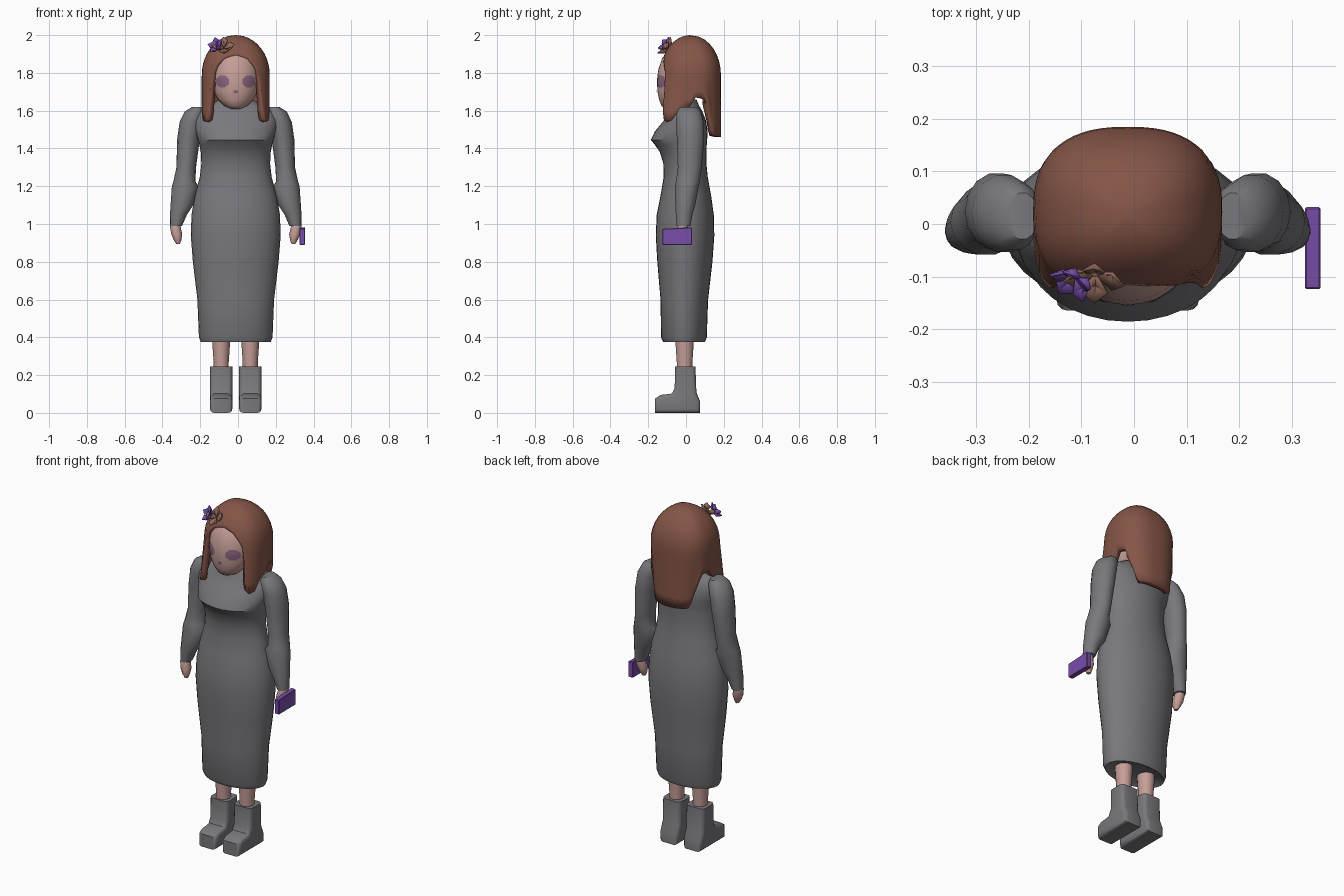
import bpy, bmesh, math
from mathutils import Vector

cube = bpy.data.objects.get("Cube")
if cube:
    bpy.data.objects.remove(cube)

CX = -0.012  # body axis; the bag shifts the overall centre


def material(name, r, g, b):
    m = bpy.data.materials.new(name)
    m.use_nodes = True
    m.diffuse_color = (r, g, b, 1)
    m.node_tree.nodes["Principled BSDF"].inputs["Base Color"].default_value = (r, g, b, 1)
    return m


GREY = material("grey cloth", 0.19, 0.19, 0.205)
HAIR = material("auburn hair", 0.235, 0.092, 0.064)
SKIN = material("skin", 0.56, 0.34, 0.31)
PURPLE = material("purple", 0.19, 0.075, 0.4)
MAUVE = material("mauve eyes", 0.26, 0.13, 0.22)
TAN = material("tan petals", 0.3, 0.15, 0.11)


def finish(name, bm, mat, angle=40):
    bmesh.ops.recalc_face_normals(bm, faces=bm.faces)
    me = bpy.data.meshes.new(name)
    bm.to_mesh(me)
    bm.free()
    me.materials.append(mat)
    ob = bpy.data.objects.new(name, me)
    bpy.context.collection.objects.link(ob)
    bpy.ops.object.select_all(action="DESELECT")
    ob.select_set(True)
    bpy.context.view_layer.objects.active = ob
    bpy.ops.object.shade_smooth_by_angle(angle=math.radians(angle))
    return ob


def loft(name, rings, mat, n=24, side=1, angle=40):
    """Skin horizontal ellipses given as (z, centre x, front y, back y, half width)."""
    bm = bmesh.new()
    loops = []
    for z, x, front, back, rx in rings:
        cy, ry = (front + back) / 2, (back - front) / 2
        loops.append([bm.verts.new((CX + side * (x + rx * math.cos(t)), cy + ry * math.sin(t), z))
                      for t in (2 * math.pi * i / n for i in range(n))])
    for a, b in zip(loops, loops[1:]):
        for i in range(n):
            j = (i + 1) % n
            bm.faces.new((a[i], a[j], b[j], b[i]))
    bm.faces.new(loops[0])
    bm.faces.new(loops[-1])
    return finish(name, bm, mat, angle)


# Long dress with hem, hips, waist, bust and high collar
loft("dress", [
    (0.39, 0, -.10, .08, .16), (.375, 0, -.12, .10, .185), (.40, 0, -.132, .11, .195),
    (.60, 0, -.135, .117, .203), (.80, 0, -.152, .14, .227), (.94, 0, -.16, .15, .238),
    (1.05, 0, -.155, .147, .234), (1.15, 0, -.135, .133, .217), (1.25, 0, -.118, .115, .19),
    (1.32, 0, -.12, .108, .182), (1.38, 0, -.138, .108, .185), (1.42, 0, -.165, .11, .193),
    (1.445, 0, -.186, .112, .2), (1.49, 0, -.165, .115, .212), (1.55, 0, -.115, .105, .225),
    (1.60, 0, -.085, .085, .205), (1.625, 0, -.078, .07, .15), (1.66, 0, -.07, .055, .085)],
    GREY, 32)
loft("neck", [(1.6, 0, -.06, .04, .05), (1.72, 0, -.06, .04, .05)], SKIN, 16)

# Paired limbs
for side, label in ((1, "left"), (-1, "right")):
    loft(label + "_sleeve", [
        (1.62, .20, -.03, .06, .03), (1.595, .215, -.05, .08, .055), (1.54, .235, -.055, .095, .062),
        (1.45, .25, -.05, .098, .06), (1.30, .262, -.045, .085, .052), (1.225, .272, -.055, .075, .058),
        (1.20, .268, -.06, .07, .07), (1.10, .285, -.058, .05, .06), (1.05, .303, -.055, .035, .045),
        (.99, .316, -.05, .025, .032)], GREY, 14, side)
    loft(label + "_hand", [
        (1.03, .32, -.035, .015, .02), (.985, .32, -.045, .012, .028), (.945, .312, -.052, .008, .029),
        (.915, .308, -.048, -.005, .02), (.895, .305, -.04, -.015, .01)], SKIN, 10, side)
    loft(label + "_leg", [
        (.15, .077, -.05, .035, .04), (.27, .077, -.05, .035, .04), (.34, .077, -.055, .04, .045),
        (.45, .077, -.06, .045, .05)], SKIN, 14, side)

    # Boot: side outline extruded across and rounded
    outline = [(-.165, .01), (-.165, .085), (-.135, .105), (-.075, .112), (-.06, .14), (-.058, .255),
               (.05, .255), (.055, .12), (.075, .07), (.075, .01)]
    bm = bmesh.new()
    base = bm.faces.new([bm.verts.new((CX + side * .077 - .059, y, z)) for y, z in outline])
    grown = bmesh.ops.extrude_face_region(bm, geom=[base])
    bmesh.ops.translate(bm, vec=(.118, 0, 0), verts=[v for v in grown["geom"] if isinstance(v, bmesh.types.BMVert)])
    bmesh.ops.recalc_face_normals(bm, faces=bm.faces)
    rims = [e for e in bm.edges if abs(e.verts[0].co.x - e.verts[1].co.x) < .01
            and min(v.co.z for v in e.verts) < .25]
    bmesh.ops.bevel(bm, geom=rims, offset=.022, segments=3, profile=.5, affect="EDGES")
    bmesh.ops.translate(bm, vec=(0, 0, -min(v.co.z for v in bm.verts)), verts=bm.verts)
    finish(label + "_boot", bm, GREY)

# Head with a tapered chin
head = loft("head", [
    (1.61, 0, -.11, -.04, .025), (1.625, 0, -.13, -.01, .06), (1.66, 0, -.143, .03, .095),
    (1.70, 0, -.151, .06, .115), (1.76, 0, -.154, .08, .125), (1.82, 0, -.146, .09, .125),
    (1.88, 0, -.125, .09, .11), (1.93, 0, -.08, .07, .07)], SKIN, 32)


def face_plate(name, x, z, rx, rz, mat, n=8):
    """Thin patch laid over the front of the head."""
    def point(px, pz):
        hit, loc, _, _ = head.ray_cast(Vector((px, -1, pz)), Vector((0, 1, 0)))
        return bm.verts.new((px, loc.y - .004, pz))
    bm = bmesh.new()
    rings = [[point(x + k * rx * math.cos(t), z + k * rz * math.sin(t))
              for t in (2 * math.pi * (i + .5) / n for i in range(n))] for k in (.5, 1)]
    bm.faces.new(rings[0])
    for i in range(n):
        j = (i + 1) % n
        bm.faces.new((rings[0][i], rings[0][j], rings[1][j], rings[1][i]))
    finish(name, bm, mat)


for side, label in ((1, "left"), (-1, "right")):
    face_plate(label + "_eye", CX + side * .07, 1.755, .036, .034, MAUVE)
face_plate("mouth", CX, 1.70, .014, .01, MAUVE, 6)

# Hair: a dome whose lower edge varies around the head
# (degrees from the front, height of the edge)
EDGE = [(0, 1.895), (18, 1.875), (32, 1.83), (40, 1.78), (46, 1.62), (56, 1.54), (74, 1.55),
        (88, 1.61), (96, 1.67), (118, 1.66), (128, 1.52), (136, 1.465), (180, 1.46)]


def edge_height(deg):
    for (a, za), (b, zb) in zip(EDGE, EDGE[1:]):
        if deg <= b:
            return za + (zb - za) * (deg - a) / (b - a)
    return EDGE[-1][1]


bm = bmesh.new()
COLS, ROWS = 60, 14
TOP, SHOULDER = 2.0, 1.79
crown = bm.verts.new((CX, .02, TOP))
columns = []
for c in range(COLS):
    deg = 360 * c / COLS
    near = min(deg, 360 - deg)
    t = math.radians(deg)
    sx = math.copysign(abs(math.sin(t)) ** .8, math.sin(t))
    sy = -math.copysign(abs(math.cos(t)) ** .8, math.cos(t))
    low = edge_height(near)
    column = []
    for r in range(1, ROWS + 1):
        f = r / ROWS
        z = TOP - (TOP - low) * f ** 1.6
        k = math.sqrt(max(0, 1 - ((z - SHOULDER) / (TOP - SHOULDER)) ** 2)) if z > SHOULDER else 1
        drop = max(0, SHOULDER - z)
        lean = -.16 * drop if 40 < near < 90 else 0     # side locks fall forward
        narrow = 1 - .5 * drop * (near > 120)           # back panel tapers
        column.append(bm.verts.new((CX + .18 * k * sx * narrow, .024 + .161 * k * sy + lean, z)))
    columns.append(column)
for a, b in zip(columns, columns[1:] + columns[:1]):
    bm.faces.new((crown, a[0], b[0]))
    for r in range(ROWS - 1):
        bm.faces.new((a[r], a[r + 1], b[r + 1], b[r]))
hair = finish("hair", bm, HAIR, 50)
# Keep the shell outward facing so that the thickness goes inward
if sum(p.normal.dot(p.center - Vector((CX, .02, 1.75))) for p in hair.data.polygons) < 0:
    hair.data.flip_normals()
shell = hair.modifiers.new("thickness", "SOLIDIFY")
shell.thickness, shell.offset = .035, -1


# Hair flower: folded petals in two colours
def petals(name, centre, facing, count, length, mat, turn):
    bm = bmesh.new()
    n = Vector(facing).normalized()
    u = n.orthogonal().normalized()
    v = n.cross(u)
    c = Vector(centre)
    for i in range(count):
        t = 2 * math.pi * i / count + turn
        out, across = u * math.cos(t) + v * math.sin(t), v * math.cos(t) - u * math.sin(t)
        root, tip = c - n * .012, c + out * length + n * .014
        mid = c + out * length * .6 - n * .012
        a, b = mid + across * length * .42 + n * .018, mid - across * length * .42 + n * .018
        p = [bm.verts.new(q) for q in (root, a, tip, b, mid)]
        for x, y in ((0, 1), (1, 2), (2, 3), (3, 0)):
            bm.faces.new((p[x], p[y], p[4]))
    finish(name, bm, mat, 10).modifiers.new("thickness", "SOLIDIFY").thickness = .006


petals("flower", (-.115, -.108, 1.945), (-.4, -.7, .5), 5, .046, PURPLE, .3)
petals("flower_leaves", (-.075, -.105, 1.94), (-.1, -.7, .6), 4, .055, TAN, .7)

# Clutch bag held in the left hand
bm = bmesh.new()
bmesh.ops.create_cube(bm, size=1)
for v in bm.verts:
    slope = .008 if v.co.z > 0 and v.co.y > 0 else 0
    v.co = Vector((.34 + v.co.x * .03, -.046 + v.co.y * .156, .932 + v.co.z * .085 + slope))
bmesh.ops.bevel(bm, geom=bm.edges[:], offset=.003, segments=1, affect="EDGES")
finish("bag", bm, PURPLE, 30)
